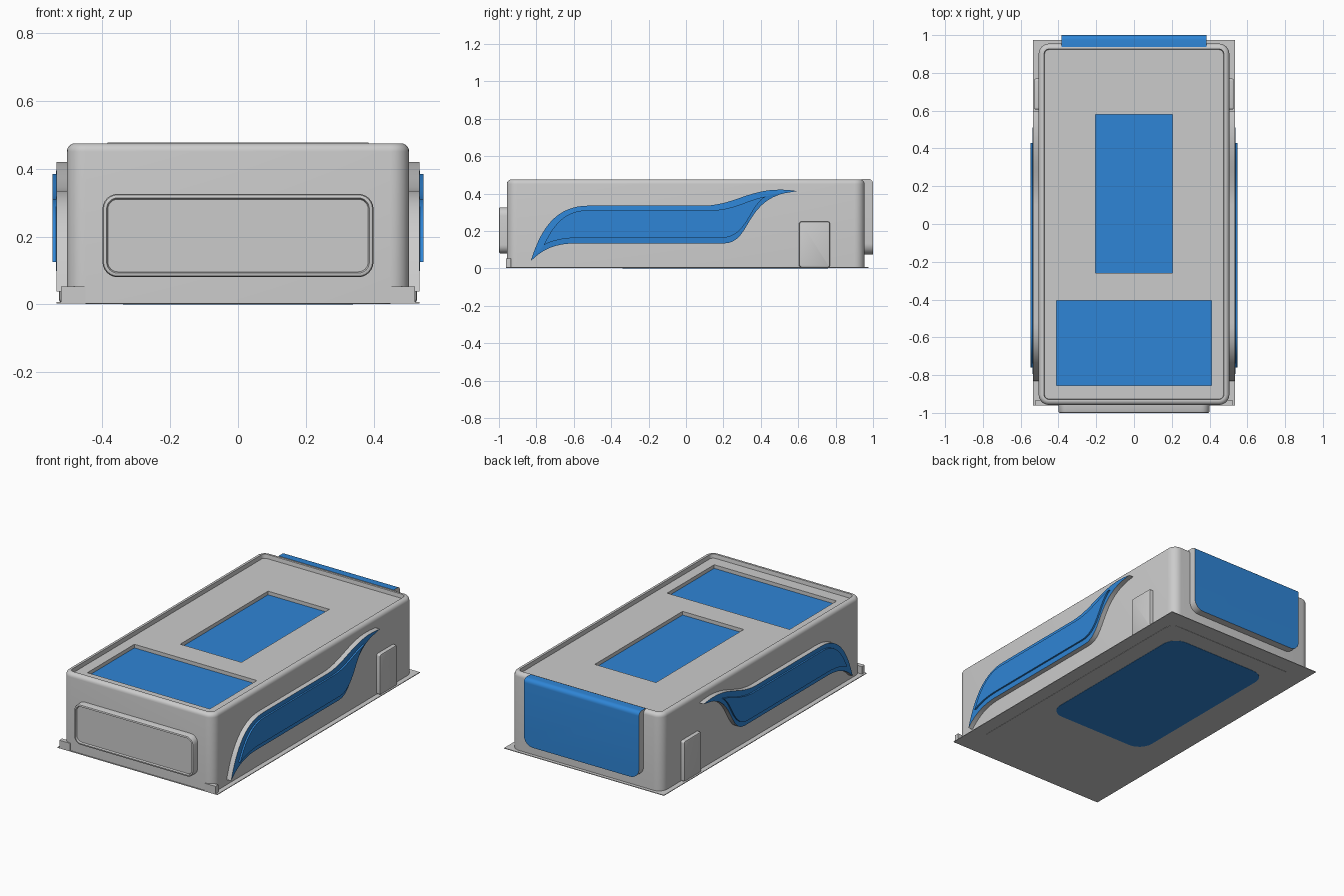
import bpy, bmesh, math
from mathutils import Vector
from mathutils.geometry import interpolate_bezier

if "Cube" in bpy.data.objects:
    bpy.data.objects.remove(bpy.data.objects["Cube"])


def material(name, rgb):
    m = bpy.data.materials.new(name)
    m.diffuse_color = (*rgb, 1)
    m.use_nodes = True
    m.node_tree.nodes["Principled BSDF"].inputs["Base Color"].default_value = m.diffuse_color
    return m


MATS = [material("light grey", (0.60, 0.60, 0.60)), material("panel blue", (0.028, 0.235, 0.67))]
GREY, BLUE = 0, 1


def rounded(x0, x1, y0, y1, r, inset=0.0, n=6):
    """Rounded rectangle outline as 2D points."""
    x0, x1, y0, y1 = x0 + inset, x1 - inset, y0 + inset, y1 - inset
    r = max(r - inset, 0.004)
    pts = []
    for k, (cx, cy) in enumerate([(x1 - r, y1 - r), (x0 + r, y1 - r), (x0 + r, y0 + r), (x1 - r, y0 + r)]):
        for i in range(n + 1):
            a = math.radians(90 * k + 90 * i / n)
            pts.append((cx + r * math.cos(a), cy + r * math.sin(a)))
    return pts


def on_x(pts, x):
    return [(x, u, v) for u, v in pts]


def on_y(pts, y):
    return [(u, y, v) for u, v in pts]


def on_z(pts, z):
    return [(u, v, z) for u, v in pts]


def loft(bm, rings, mats, start=GREY, end=GREY):
    """Skin successive rings; None for start or end leaves that side open."""
    vr = [[bm.verts.new(p) for p in ring] for ring in rings]
    for a, b, m in zip(vr, vr[1:], mats):
        for i in range(len(a)):
            j = (i + 1) % len(a)
            bm.faces.new((a[i], a[j], b[j], b[i])).material_index = m
    for ring, m in ((vr[0], start), (vr[-1], end)):
        if m is not None:
            bm.faces.new(ring).material_index = m
    return vr


def finish(name, bm):
    bmesh.ops.recalc_face_normals(bm, faces=bm.faces[:])
    me = bpy.data.meshes.new(name)
    bm.to_mesh(me)
    bm.free()
    for m in MATS:
        me.materials.append(m)
    ob = bpy.data.objects.new(name, me)
    bpy.context.collection.objects.link(ob)
    bpy.ops.object.select_all(action='DESELECT')
    ob.select_set(True)
    bpy.context.view_layer.objects.active = ob
    bpy.ops.object.shade_smooth_by_angle(angle=math.radians(35))
    return ob


def solid(name, rings, mats=None, start=GREY, end=GREY):
    bm = bmesh.new()
    loft(bm, rings, mats or [GREY] * (len(rings) - 1), start, end)
    return finish(name, bm)


# Main case: rounded shell with a raised rim and a sunken lid
bm = bmesh.new()
profile = [(0, 0.004)]
for i in range(6):
    a = math.radians(90 * i / 5)
    profile.append((0.024 * (1 - math.cos(a)), 0.451 + 0.024 * math.sin(a)))
profile += [(0.029, 0.474), (0.032, 0.450)]
shell = loft(bm, [on_z(rounded(-0.505, 0.505, -0.958, 0.955, 0.055, d), z) for d, z in profile],
             [GREY] * (len(profile) - 1), GREY, None)
# Two blue-floored pockets in the lid
loops = [shell[-1]]
for x, y0, y1 in ((0.205, -0.26, 0.58), (0.41, -0.855, -0.405)):
    rect = [(-x, y0), (x, y0), (x, y1), (-x, y1)]
    loops.append(loft(bm, [on_z(rect, 0.450), on_z(rect, 0.428)], [GREY], None, BLUE)[0])
rim_edges = [bm.edges.get((lp[i], lp[i - 1])) for lp in loops for i in range(len(lp))]
bmesh.ops.triangle_fill(bm, edges=rim_edges, use_beauty=True, normal=(0, 0, 1))
finish("main_case", bm)

# Thin base flange, raised underside field and blue underside plate
flange = [(-0.535, -0.962), (0.535, -0.962), (0.535, 0.975), (-0.535, 0.975)]
solid("base_flange", [on_z(flange, 0.003), on_z(flange, 0.007)])
field = rounded(-0.45, 0.45, -0.82, 0.87, 0.06)
solid("underside_field", [on_z(field, 0.0015), on_z(field, 0.004)])
plate = rounded(-0.34, 0.34, -0.34, 0.76, 0.09)
solid("underside_plate", [on_z(plate, 0), on_z(plate, 0.004)], [BLUE], BLUE, BLUE)

# Front framed panel with a shallow recess
front = [(0, -0.94), (0, -0.992), (0.003, -0.998), (0.008, -1.0), (0.012, -1.0), (0.016, -0.990)]
solid("front_panel", [on_y(rounded(-0.40, 0.40, 0.08, 0.326, 0.045, d), y) for d, y in front])

# Back panel: rounded lower corners, rolled top edge, blue on back and top
half = [(0.385, 0.478)]
for i in range(9):
    a = math.radians(-90 * i / 8)
    half.append((0.325 + 0.06 * math.cos(a), 0.133 + 0.06 * math.sin(a)))
outline = half + [(-x, z) for x, z in reversed(half)]
bm = bmesh.new()
loft(bm, [on_y(outline, 0.938), on_y(outline, 1.0)], [GREY])
top_back = [e for e in bm.edges if all(v.co.z > 0.47 and v.co.y > 0.99 for v in e.verts)]
bmesh.ops.bevel(bm, geom=top_back, offset=0.025, segments=6, profile=0.5, affect='EDGES')
bmesh.ops.recalc_face_normals(bm, faces=bm.faces[:])
for f in bm.faces:
    f.material_index = BLUE if f.normal.y > 0.1 or f.normal.z > 0.5 else GREY
finish("back_panel", bm)


def wing_outline(tip, c1, c2, a, b, c3, c4, tip2, c5, c6, c, d, c7, c8):
    """S-shaped outline made of four curves joined by two straight runs."""
    pts = []
    for seg in ((tip, c1, c2, a), (b, c3, c4, tip2), (tip2, c5, c6, c), (d, c7, c8, tip)):
        curve = interpolate_bezier(*[Vector((*p, 0)) for p in seg], 17)
        pts += [(p.x, p.y) for p in curve]
    del pts[34], pts[-1]  # tips shared by two curves
    return pts


outer = wing_outline((-0.83, 0.038), (-0.775, 0.22), (-0.69, 0.335), (-0.52, 0.335),
                     (0.10, 0.335), (0.28, 0.34), (0.36, 0.45), (0.595, 0.413),
                     (0.30, 0.39), (0.36, 0.133), (0.20, 0.133),
                     (-0.58, 0.133), (-0.70, 0.135), (-0.77, 0.10))
inner = wing_outline((-0.76, 0.125), (-0.72, 0.21), (-0.66, 0.31), (-0.53, 0.31),
                     (0.12, 0.31), (0.26, 0.31), (0.32, 0.365), (0.43, 0.385),
                     (0.34, 0.345), (0.33, 0.163), (0.19, 0.163),
                     (-0.57, 0.163), (-0.65, 0.163), (-0.71, 0.15))

for s, side in ((-1, "left"), (1, "right")):
    # Curved side wing: grey edge, blue border and raised blue centre
    solid(side + "_wing", [on_x(outer, s * 0.495), on_x(outer, s * 0.535),
                           on_x(inner, s * 0.537), on_x(inner, s * 0.547)],
          [GREY, BLUE, BLUE], GREY, BLUE)
    # Upright side block near the back
    block = [(0, 0.495), (0, 0.520), (0.003, 0.526), (0.008, 0.528)]
    solid(side + "_block", [on_x(rounded(0.605, 0.77, 0.005, 0.25, 0.012, d), s * x) for d, x in block])
    # Small upturned bracket at the front corner
    xs = sorted((s * 0.45, s * 0.523))
    foot = [(xs[0], 0.004), (xs[1], 0.004), (xs[1], 0.052), (xs[0], 0.052)]
    solid(side + "_corner_bracket", [on_y(foot, -0.962), on_y(foot, -0.935)])
